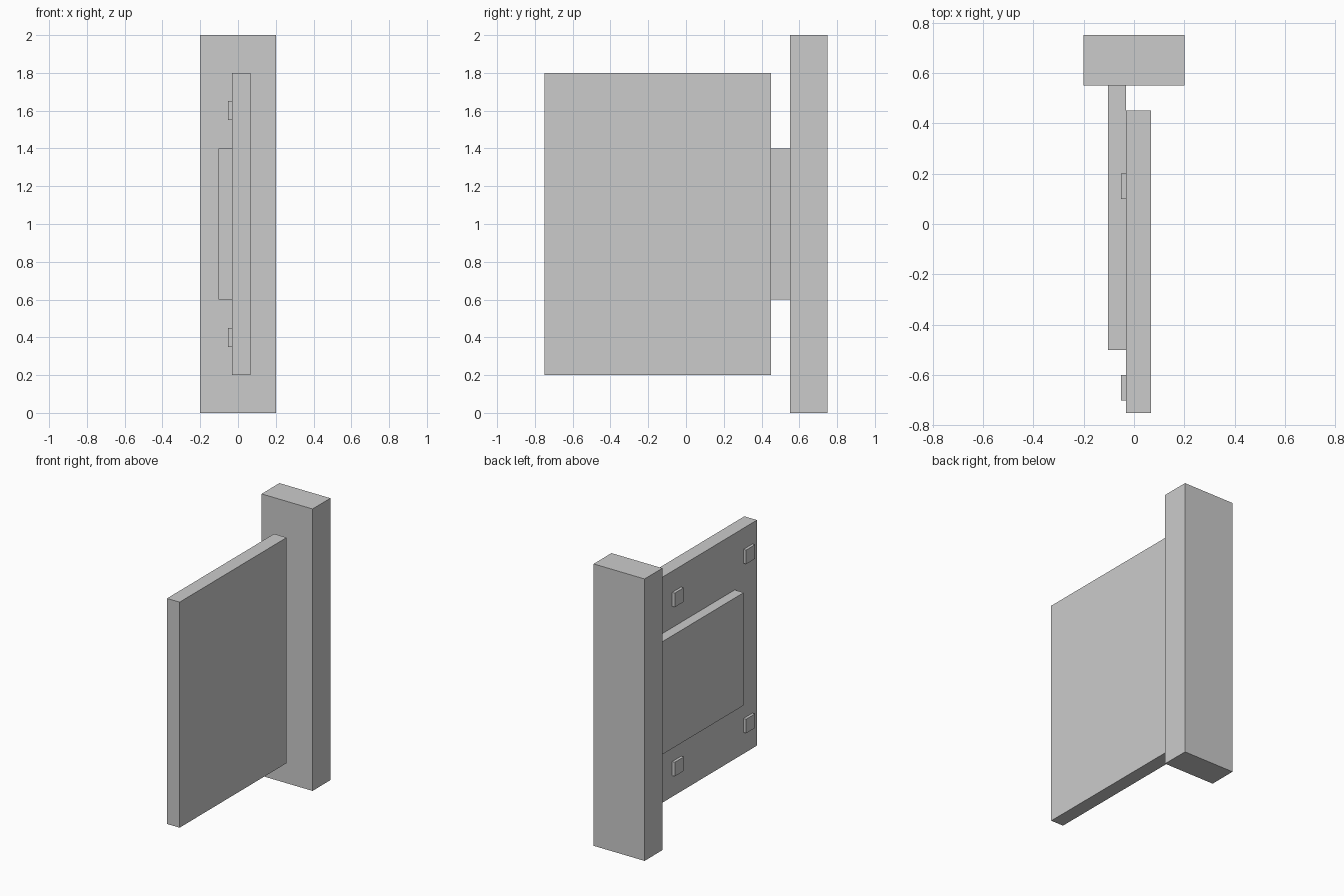
import bpy

if "Cube" in bpy.data.objects:
    bpy.data.objects.remove(bpy.data.objects["Cube"])


def box(name, x, y, z):
    """Add a box spanning the given (min, max) ranges."""
    spans = (x, y, z)
    bpy.ops.mesh.primitive_cube_add(size=1, location=[(a + b) / 2 for a, b in spans])
    ob = bpy.context.object
    ob.name = name
    ob.scale = [b - a for a, b in spans]
    bpy.ops.object.transform_apply(location=False, rotation=False, scale=True)
    return ob


BACK = -0.032  # rear face of the panel

# Upright post
box("post", (-0.2, 0.2), (0.55, 0.75), (0, 2))

# Large flat panel
box("panel", (BACK, 0.067), (-0.75, 0.45), (0.2, 1.8))

# Bracket plate joining the panel to the post
box("bracket_plate", (-0.103, BACK), (-0.5, 0.55), (0.6, 1.4))

# Four small fastener studs on the panel's rear
for i, y in enumerate((-0.65, 0.15)):
    for j, z in enumerate((0.4, 1.6)):
        box(f"stud_{i}_{j}", (-0.052, BACK), (y - 0.05, y + 0.05), (z - 0.05, z + 0.05))
